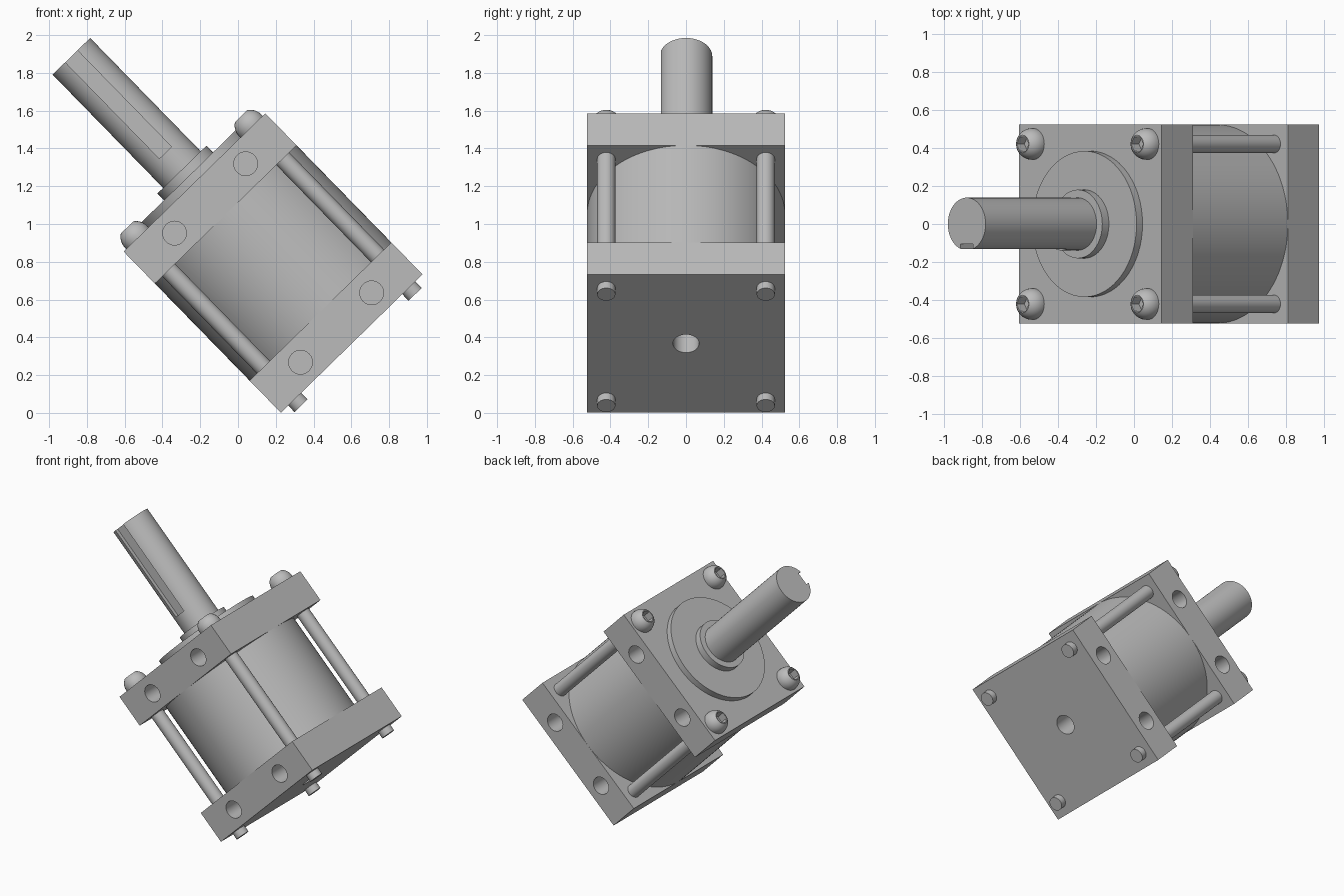
import bpy, bmesh
from math import sin, cos, pi, radians
from mathutils import Matrix, Vector

if "Cube" in bpy.data.objects:
    bpy.data.objects.remove(bpy.data.objects["Cube"], do_unlink=True)

HALF = 0.524       # half width of the square end plates
THICK = 0.237      # plate thickness
LENGTH = 1.192     # outer face to outer face
BOLT = 0.422       # tie rod offset from the axis
TILT = Matrix.Translation((0.602, 0, 0.367)) @ Matrix.Rotation(radians(-44.3), 4, 'Y')

steel = bpy.data.materials.new("grey steel")
steel.use_nodes = True
steel.diffuse_color = (0.5, 0.5, 0.5, 1)
steel.node_tree.nodes["Principled BSDF"].inputs["Base Color"].default_value = (0.5, 0.5, 0.5, 1)


def add_lathe(bm, profile, segs, matrix=Matrix()):
    """Closed solid turned round local z from (radius, height) pairs, bottom to top."""
    rings = [[bm.verts.new(matrix @ Vector((r * cos(2 * pi * i / segs), r * sin(2 * pi * i / segs), z)))
              for i in range(segs)] for r, z in profile]
    for low, high in zip(rings, rings[1:]):
        for i in range(segs):
            j = (i + 1) % segs
            bm.faces.new((low[i], low[j], high[j], high[i]))
    bm.faces.new(rings[0][::-1])
    bm.faces.new(rings[-1])


def add_box(bm, low, high):
    low, high = Vector(low), Vector(high)
    size = Matrix.Diagonal((*(high - low), 1))
    bmesh.ops.create_cube(bm, size=1, matrix=Matrix.Translation((low + high) / 2) @ size)


def finish(name, bm, cutter=None):
    """Make an object, cut it, smooth it and tilt it into place."""
    mesh = bpy.data.meshes.new(name)
    bm.to_mesh(mesh)
    bm.free()
    mesh.materials.append(steel)
    obj = bpy.data.objects.new(name, mesh)
    bpy.context.collection.objects.link(obj)
    bpy.ops.object.select_all(action='DESELECT')
    obj.select_set(True)
    bpy.context.view_layer.objects.active = obj
    if cutter:
        cut_mesh = bpy.data.meshes.new("cutter")
        cutter.to_mesh(cut_mesh)
        cutter.free()
        cut_mesh.materials.append(steel)
        cut = bpy.data.objects.new("cutter", cut_mesh)
        cut.hide_render = True
        bpy.context.collection.objects.link(cut)
        mod = obj.modifiers.new("cut", 'BOOLEAN')
        mod.operation, mod.solver, mod.object = 'DIFFERENCE', 'EXACT', cut
        bpy.context.view_layer.update()
        bpy.ops.object.modifier_apply(modifier=mod.name)
        bpy.data.objects.remove(cut, do_unlink=True)
    bpy.ops.object.shade_smooth_by_angle(angle=radians(30))
    obj.matrix_world = TILT
    return obj


def turned(name, profile, segs=64, matrix=Matrix(), cutter=None):
    bm = bmesh.new()
    add_lathe(bm, profile, segs, matrix)
    return finish(name, bm, cutter)


# Square end plates with blind mounting holes in the front and back edges
for name, base in (("base_plate", 0), ("top_plate", LENGTH - THICK)):
    plate, holes = bmesh.new(), bmesh.new()
    add_box(plate, (-HALF, -HALF, base), (HALF, HALF, base + THICK))
    for side in (-1, 1):
        for x in (-0.263, 0.263):
            place = Matrix.Translation((x, side * HALF, base + THICK / 2)) @ Matrix.Rotation(pi / 2, 4, 'X')
            add_lathe(holes, [(0.063, -0.18), (0.063, 0.18)], 32, place)
    if base == 0:  # centre hole in the outer face
        add_lathe(holes, [(0.069, -0.1), (0.069, 0.2)], 32)
    finish(name, plate, holes)

# Round body between the plates
turned("body_cylinder", [(HALF, THICK - 0.002), (HALF, LENGTH - THICK + 0.002)], 96)

# Flange, collar and shaft with a keyway open at its end
turned("flange", [(0.385, LENGTH - 0.01), (0.385, LENGTH + 0.045)])
turned("collar", [(0.181, LENGTH), (0.181, LENGTH + 0.095)])
keyway = bmesh.new()
add_box(keyway, (-0.045, -0.3, 1.412), (0.045, -0.105, 2.3))
turned("shaft", [(0.139, LENGTH), (0.139, 2.125)], cutter=keyway)

# Tie rods with domed hex socket heads
dome = [(0.083, LENGTH - 0.005), (0.083, LENGTH + 0.008)]
dome += [(0.083 * cos(t), LENGTH + 0.008 + 0.085 * sin(t)) for t in (radians(d) for d in range(8, 57, 8))]
for side, y in (("front", -BOLT), ("back", BOLT)):
    for hand, x in (("right", -BOLT), ("left", BOLT)):
        place = Matrix.Translation((x, y, 0))
        turned(f"{side}_{hand}_tie_rod", [(0.048, -0.048), (0.048, LENGTH)], 32, place)
        socket = bmesh.new()
        add_lathe(socket, [(0.044, LENGTH + 0.02), (0.044, LENGTH + 0.2)], 6, place)
        turned(f"{side}_{hand}_bolt_head", dome, 32, place, socket)
